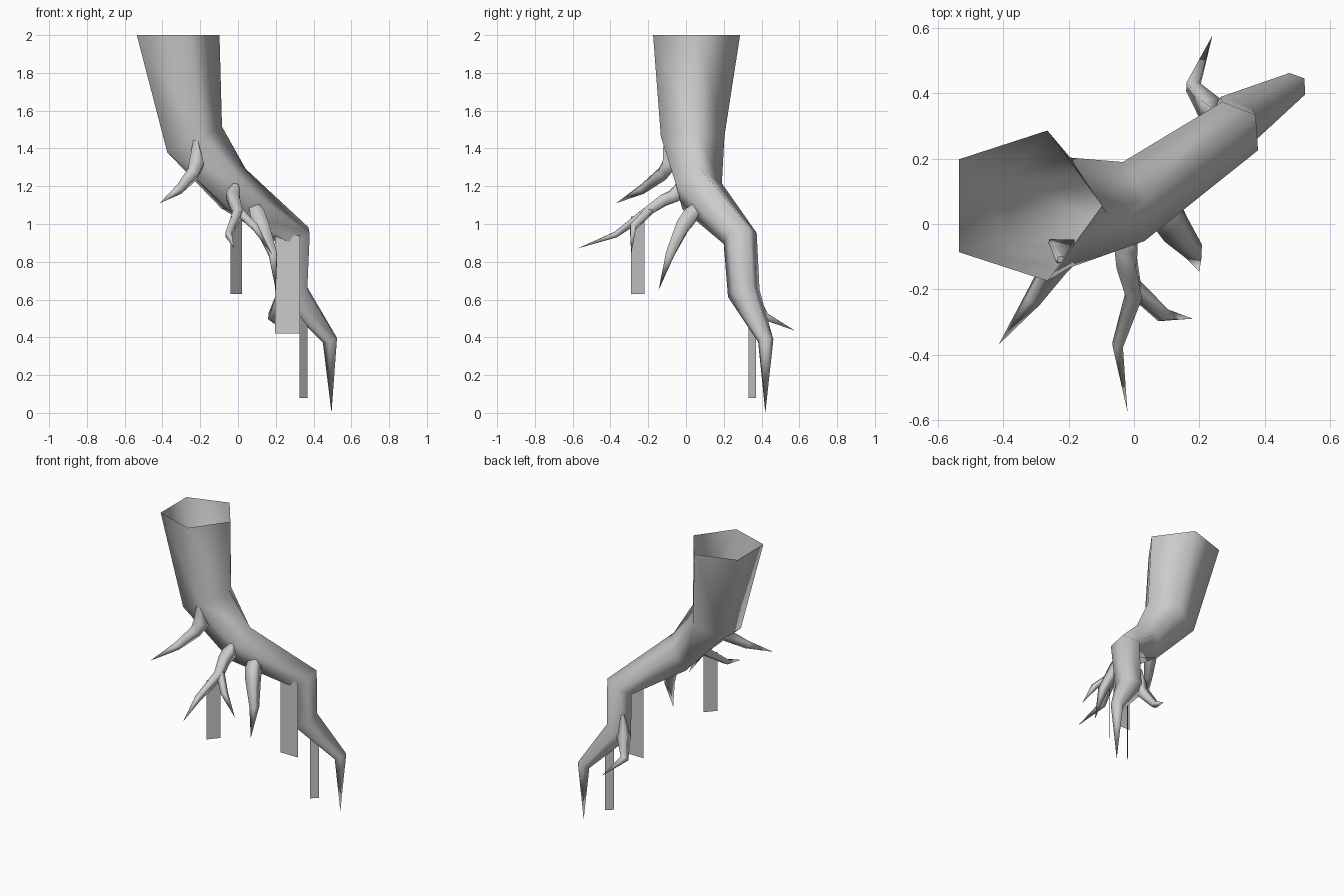
import bpy, bmesh, math
from mathutils import Vector

if "Cube" in bpy.data.objects:
    bpy.data.objects.remove(bpy.data.objects["Cube"])

grey = bpy.data.materials.new("root grey")
grey.diffuse_color = (0.6, 0.6, 0.6, 1)
grey.use_nodes = True
grey.node_tree.nodes["Principled BSDF"].inputs["Base Color"].default_value = grey.diffuse_color


def finish(name, bm, smooth):
    me = bpy.data.meshes.new(name)
    for f in bm.faces:
        f.smooth = smooth
    bm.to_mesh(me)
    bm.free()
    me.materials.append(grey)
    ob = bpy.data.objects.new(name, me)
    bpy.context.collection.objects.link(ob)
    return ob


def root(name, stations, tip, sides=4, phases=None, facing=None):
    """Tapering tube through (x, y, z, radius) stations, ending in a point, open at its start.
    phases turns each ring; facing overrides the direction of single rings."""
    bm = bmesh.new()
    pts = [Vector(s[:3]) for s in stations] + [Vector(tip)]
    rings = []
    for i, s in enumerate(stations):
        ahead = (pts[i + 1] - pts[i]).normalized()
        behind = (pts[i] - pts[i - 1]).normalized() if i else ahead
        direction = (ahead + behind).normalized()
        if facing and i in facing:
            direction = Vector(facing[i]).normalized()
        ph = math.radians(phases[i] if phases else 45)
        q = Vector((0, 0, -1)).rotation_difference(direction)
        ring = []
        for k in range(sides):
            a = ph + 2 * math.pi * k / sides
            ring.append(bm.verts.new(pts[i] + q @ Vector((math.cos(a), math.sin(a), 0)) * s[3]))
        rings.append(ring)
    for a, b in zip(rings, rings[1:]):
        for k in range(sides):
            n = (k + 1) % sides
            bm.faces.new((a[k], b[k], b[n], a[n]))
    end = bm.verts.new(pts[-1])
    for k in range(sides):
        bm.faces.new((rings[-1][k], end, rings[-1][(k + 1) % sides]))
    return finish(name, bm, True)


def strip(name, p0, p1, z0, z1):
    """Flat hanging strip between two plan points."""
    bm = bmesh.new()
    bm.faces.new([bm.verts.new(v) for v in
                  ((*p0, z0), (*p1, z0), (*p1, z1), (*p0, z1))])
    return finish(name, bm, False)


# main five-sided root, open at the top
root("main_root",
     [(-0.34, 0.056, 2.0, 0.242), (-0.245, 0.035, 1.44, 0.177), (-0.02, 0.065, 1.175, 0.132),
      (0.304, 0.285, 0.935, 0.097), (0.295, 0.305, 0.64, 0.09), (0.49, 0.422, 0.385, 0.043)],
     (0.495, 0.42, 0.0), sides=5, phases=(0, 0, 14, 36, 36, 36),
     facing={0: (0, 0, -1), 1: (0.42, 0, -0.9), 2: (0.85, 0.25, -0.47)})

# side roots, each swelling out of the main root
root("left_side_root",
     [(-0.225, -0.11, 1.46, 0.012), (-0.22, -0.085, 1.32, 0.055),
      (-0.24, -0.125, 1.265, 0.042), (-0.31, -0.23, 1.185, 0.028)],
     (-0.415, -0.37, 1.11))
root("front_forked_root",
     [(-0.01, -0.035, 1.22, 0.012), (-0.025, -0.06, 1.15, 0.05), (-0.022, -0.12, 1.125, 0.042),
      (0.0, -0.215, 1.06, 0.034), (-0.05, -0.37, 0.945, 0.022)],
     (-0.02, -0.575, 0.87))
root("fork_branch",
     [(0.0, -0.195, 1.07, 0.028), (0.09, -0.28, 0.985, 0.024)],
     (0.18, -0.29, 0.84))
root("right_side_root",
     [(0.08, 0.07, 1.10, 0.035), (0.105, 0.02, 1.04, 0.055), (0.13, -0.02, 0.985, 0.05),
      (0.185, -0.085, 0.84, 0.032)],
     (0.2, -0.145, 0.65))
root("back_side_root",
     [(0.245, 0.35, 0.77, 0.012), (0.235, 0.35, 0.62, 0.045), (0.18, 0.42, 0.51, 0.028)],
     (0.24, 0.577, 0.435))

# flat hanging strips
strip("front_strip", (-0.04, -0.29), (0.02, -0.22), 0.63, 1.04)
strip("middle_strip", (0.195, 0.19), (0.328, 0.19), 0.42, 0.94)
strip("lower_strip", (0.325, 0.33), (0.367, 0.37), 0.08, 0.56)
